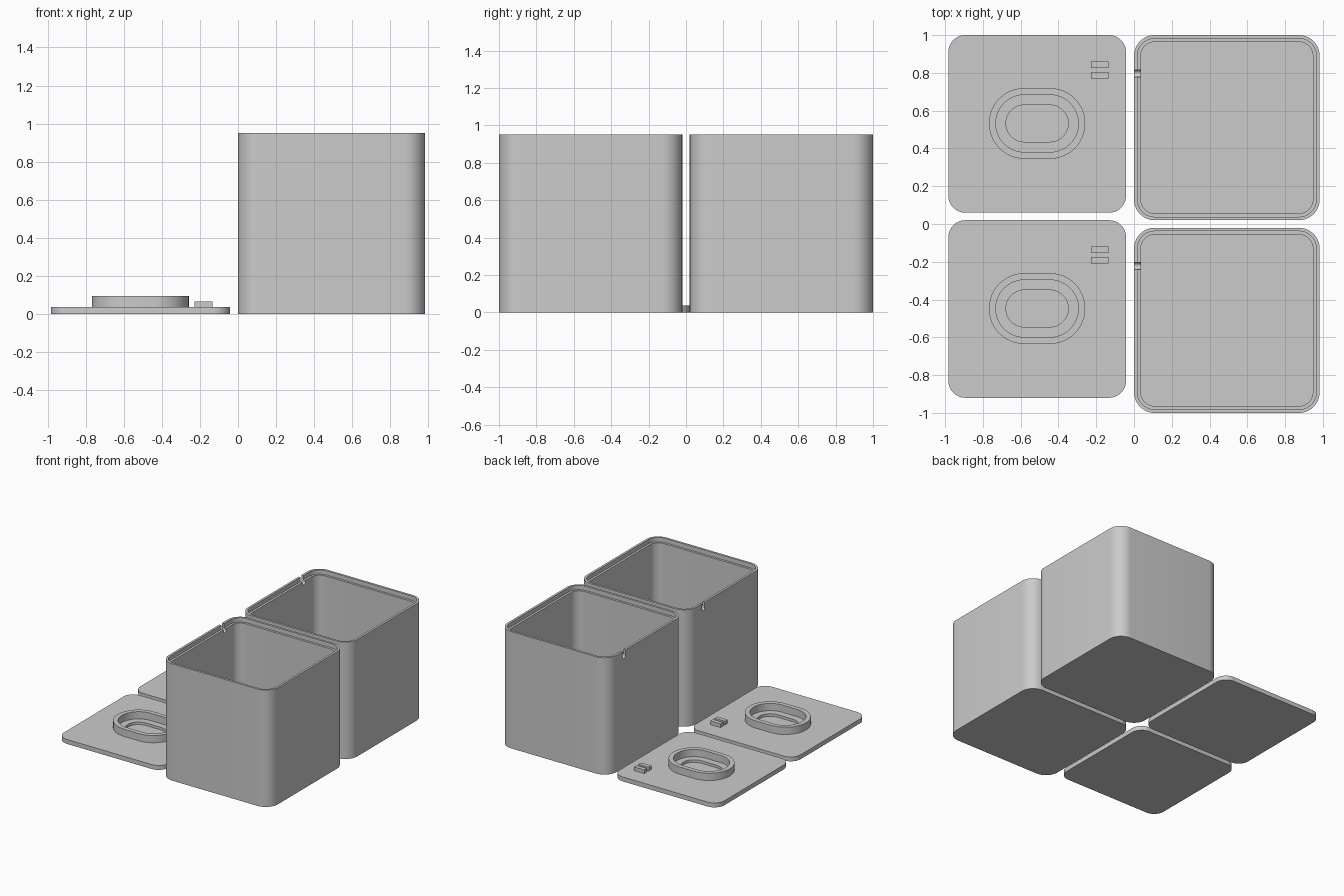
import bpy, bmesh, math

if "Cube" in bpy.data.objects:
    bpy.data.objects.remove(bpy.data.objects["Cube"])

grey = bpy.data.materials.new("light_grey")
grey.diffuse_color = (0.6, 0.6, 0.6, 1)
grey.use_nodes = True
grey.node_tree.nodes["Principled BSDF"].inputs["Base Color"].default_value = grey.diffuse_color


def rounded(x0, x1, y0, y1, r, z, inset=0.0, n=12):
    """Loop of points around a rounded rectangle, optionally inset."""
    x0, x1, y0, y1, r = x0 + inset, x1 - inset, y0 + inset, y1 - inset, r - inset
    centres = [(x1 - r, y1 - r), (x0 + r, y1 - r), (x0 + r, y0 + r), (x1 - r, y0 + r)]
    pts = []
    for k, (cx, cy) in enumerate(centres):
        for i in range(n + 1):
            a = math.pi / 2 * (k + i / n)
            pts.append((cx + r * math.cos(a), cy + r * math.sin(a), z))
    return pts


def loft(name, loops):
    """Skin consecutive loops and cap the first and last."""
    bm = bmesh.new()
    rings = [[bm.verts.new(p) for p in loop] for loop in loops]
    for a, b in zip(rings, rings[1:]):
        n = len(a)
        for i in range(n):
            j = (i + 1) % n
            bm.faces.new((a[i], a[j], b[j], b[i]))
    bm.faces.new(rings[0][::-1])
    bm.faces.new(rings[-1])
    bmesh.ops.remove_doubles(bm, verts=bm.verts, dist=1e-5)
    bmesh.ops.recalc_face_normals(bm, faces=bm.faces)
    mesh = bpy.data.meshes.new(name)
    bm.to_mesh(mesh)
    bm.free()
    mesh.materials.append(grey)
    obj = bpy.data.objects.new(name, mesh)
    bpy.context.collection.objects.link(obj)
    return obj


def smooth(obj):
    bpy.ops.object.select_all(action='DESELECT')
    obj.select_set(True)
    bpy.context.view_layer.objects.active = obj
    bpy.ops.object.shade_smooth_by_angle(angle=math.radians(30))


def make_box(tag, y0, notch_y):
    # Open box with a stepped rim that receives the lid
    rect = (0.0, 0.983, y0, y0 + 0.98, 0.11)
    steps = [(0, 0), (0.95, 0), (0.95, 0.018), (0.915, 0.018), (0.915, 0.036), (0.036, 0.036)]
    box = loft("box_" + tag, [rounded(*rect, z, inset) for z, inset in steps])
    # Round-bottomed cable notch through the left wall
    w = 0.018
    outline = [(-w, 1.0), (-w, 0.905)]
    outline += [(-w * math.cos(math.pi * i / 10), 0.905 - w * math.sin(math.pi * i / 10))
                for i in range(1, 10)]
    outline += [(w, 0.905), (w, 1.0)]
    cutter = loft("notch_cutter_" + tag,
                  [[(x, notch_y + y, z) for y, z in outline] for x in (-0.05, 0.07)])
    cutter.hide_render = True
    cutter.hide_set(True)
    cut = box.modifiers.new("notch", 'BOOLEAN')
    cut.operation = 'DIFFERENCE'
    cut.solver = 'EXACT'
    cut.object = cutter
    smooth(box)


def make_lid(tag, y0):
    # Plate, raised oval collar and its stepped pocket
    plate = (-0.983, -0.042, y0, y0 + 0.94, 0.09)
    oval = (-0.768, -0.258, y0 + 0.285, y0 + 0.66, 0.1874)
    steps = [(0.036, 0), (0.095, 0), (0.095, 0.036), (0.036, 0.036), (0.036, 0.09), (0.015, 0.09)]
    loops = [rounded(*plate, 0), rounded(*plate, 0.036)]
    loops += [rounded(*oval, z, inset) for z, inset in steps]
    smooth(loft("lid_" + tag, loops))
    # Pair of small cable clamp ribs
    for i, dy in enumerate((0.71, 0.767)):
        corners = [(-0.228, y0 + dy), (-0.135, y0 + dy),
                   (-0.135, y0 + dy + 0.034), (-0.228, y0 + dy + 0.034)]
        loft(f"clamp_rib_{tag}_{i + 1}", [[(x, y, z) for x, y in corners] for z in (0.03, 0.066)])


make_box("back", 0.02, 0.797)
make_box("front", -1.0, -0.222)
make_lid("back", 0.06)
make_lid("front", -0.92)
